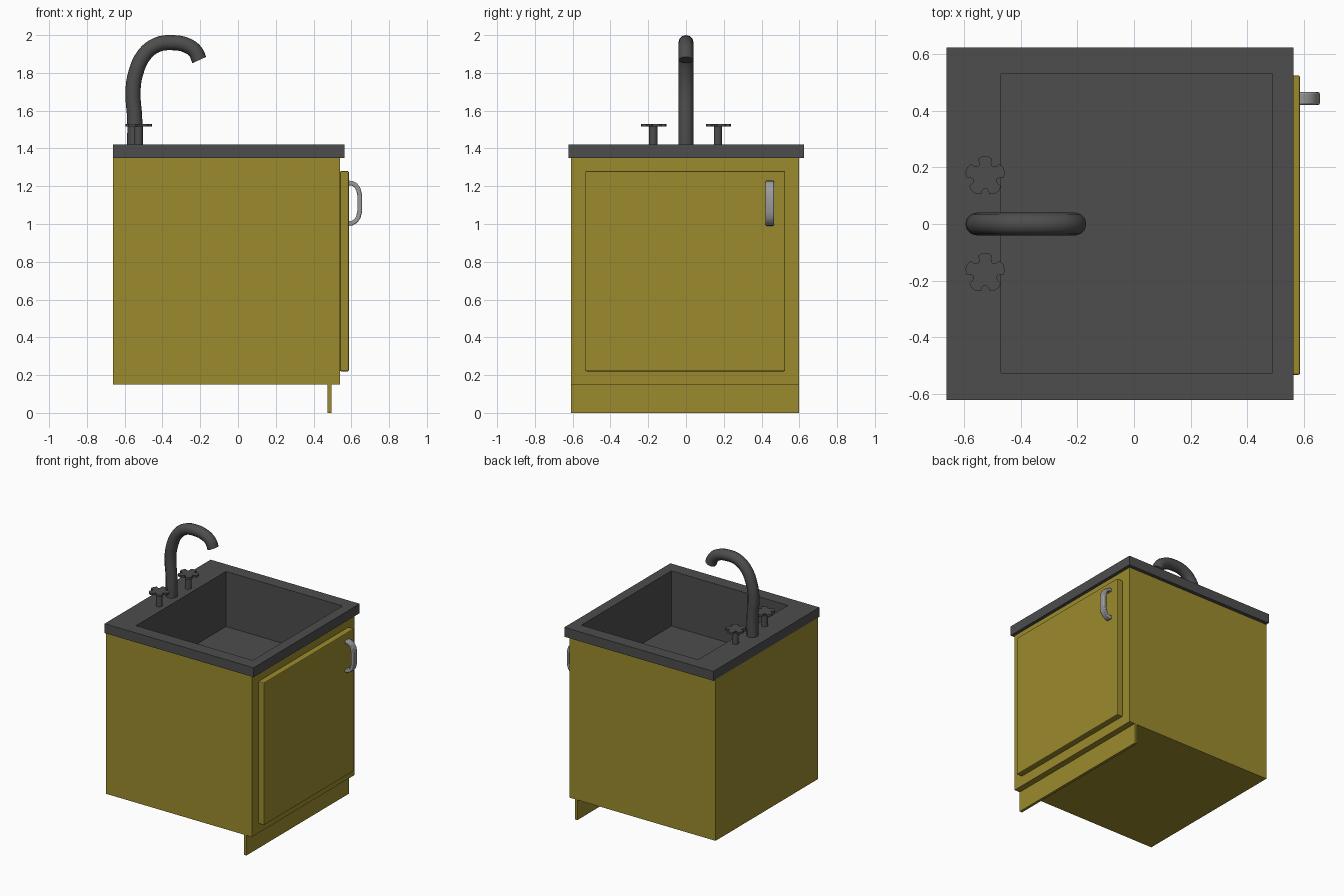
import bpy, bmesh, math
from mathutils import Vector

if "Cube" in bpy.data.objects:
    bpy.data.objects.remove(bpy.data.objects["Cube"])


def material(name, rgb):
    m = bpy.data.materials.new(name)
    m.diffuse_color = (*rgb, 1)
    m.use_nodes = True
    m.node_tree.nodes["Principled BSDF"].inputs["Base Color"].default_value = m.diffuse_color
    return m


OLIVE = material("olive_paint", (0.33, 0.26, 0.026))
DARK = material("dark_grey", (0.075, 0.075, 0.075))
STEEL = material("handle_grey", (0.33, 0.33, 0.33))


def loft(name, loops, mat, cap_start=True, cap_end=True):
    """Skin a list of equal-length closed loops."""
    bm = bmesh.new()
    rings = [[bm.verts.new(p) for p in loop] for loop in loops]
    n = len(rings[0])
    for a, b in zip(rings, rings[1:]):
        for i in range(n):
            j = (i + 1) % n
            bm.faces.new((a[i], a[j], b[j], b[i]))
    if cap_start:
        bm.faces.new(rings[0][::-1])
    if cap_end:
        bm.faces.new(rings[-1])
    if cap_start and cap_end:
        bmesh.ops.recalc_face_normals(bm, faces=bm.faces)
    me = bpy.data.meshes.new(name)
    bm.to_mesh(me)
    bm.free()
    ob = bpy.data.objects.new(name, me)
    bpy.context.collection.objects.link(ob)
    me.materials.append(mat)
    return ob


def rect(x0, x1, y0, y1, z):
    return [(x0, y0, z), (x1, y0, z), (x1, y1, z), (x0, y1, z)]


def circle(x, y, z, r, n=16):
    return [(x + r * math.cos(math.tau * i / n), y + r * math.sin(math.tau * i / n), z)
            for i in range(n)]


def box(name, x0, x1, y0, y1, z0, z1, mat):
    return loft(name, [rect(x0, x1, y0, y1, z0), rect(x0, x1, y0, y1, z1)], mat)


def smooth(ob, angle=35):
    bpy.ops.object.select_all(action='DESELECT')
    ob.select_set(True)
    bpy.context.view_layer.objects.active = ob
    bpy.ops.object.shade_smooth_by_angle(angle=math.radians(angle))


def bevel(ob, width, segments=2):
    b = ob.modifiers.new("bevel", 'BEVEL')
    b.width, b.segments, b.limit_method = width, segments, 'ANGLE'
    b.angle_limit = math.radians(50)


# Cabinet body, open at the top where the basin drops in
Y0, Y1 = -0.608, 0.598
loft("cabinet_body", [rect(-0.662, 0.54, Y0, Y1, 0.15), rect(-0.662, 0.54, Y0, Y1, 1.35)],
     OLIVE, cap_end=False)
box("kick_board", 0.475, 0.495, Y0, Y1, 0, 0.15, OLIVE)
door = box("door", 0.54, 0.587, -0.533, 0.525, 0.22, 1.28, OLIVE)
bevel(door, 0.006)

# Door handle: D-shaped strip from an outer and an inner arc
outer = [(0.58, 1.23), (0.605, 1.228), (0.63, 1.215), (0.648, 1.19), (0.657, 1.155)]
inner = [(0.58, 1.205), (0.602, 1.203), (0.616, 1.195), (0.626, 1.178), (0.632, 1.15)]
mirror = lambda pts: [(x, 2.22 - z) for x, z in reversed(pts)]
outer, inner = outer + mirror(outer), inner + mirror(inner)
handle = loft("door_handle",
              [[(xo, 0.421, zo), (xo, 0.466, zo), (xi, 0.466, zi), (xi, 0.421, zi)]
               for (xo, zo), (xi, zi) in zip(outer, inner)], STEEL)
bevel(handle, 0.006)
smooth(handle)

# Countertop and basin in one closed shell
X0, X1, B0, B1, FLOOR = -0.47, 0.49, -0.527, 0.53, 1.01
top = (-0.662, 0.564, -0.622, 0.624)
shell = (X0 - 0.02, X1 + 0.02, B0 - 0.02, B1 + 0.02)
loft("countertop_sink", [rect(*shell, FLOOR - 0.02), rect(*shell, 1.35), rect(*top, 1.35),
                         rect(*top, 1.42), rect(X0, X1, B0, B1, 1.42),
                         rect(X0, X1, B0, B1, FLOOR)], DARK)

# Drain: rim, plate and spokes
dx, dy = 0.097, 0.443
loft("drain_rim", [circle(dx, dy, FLOOR - 0.005, 0.042), circle(dx, dy, FLOOR + 0.005, 0.042),
                   circle(dx, dy, FLOOR + 0.005, 0.036), circle(dx, dy, FLOOR + 0.001, 0.036)], DARK)
for k in range(5):
    a = math.pi / 2 + k * math.tau / 5
    u = Vector((math.cos(a), math.sin(a), 0))
    v = Vector((-u.y, u.x, 0)) * 0.003
    c = Vector((dx, dy, FLOOR))
    base = [c - v, c + u * 0.038 - v, c + u * 0.038 + v, c + v]
    loft(f"drain_spoke_{k + 1}", [base, [p + Vector((0, 0, 0.004)) for p in base]], DARK)

# Gooseneck faucet
path = [(-0.547, 1.41), (-0.547, 1.56), (-0.556, 1.70), (-0.541, 1.80), (-0.497, 1.895),
        (-0.43, 1.948), (-0.35, 1.96), (-0.27, 1.945), (-0.225, 1.912), (-0.205, 1.868)]
cu = bpy.data.curves.new("faucet", 'CURVE')
cu.dimensions, cu.bevel_depth, cu.bevel_resolution = '3D', 0.04, 4
cu.resolution_u, cu.use_fill_caps = 4, True
sp = cu.splines.new('BEZIER')
sp.bezier_points.add(len(path) - 1)
for p, (x, z) in zip(sp.bezier_points, path):
    p.co = (x, 0, z)
    p.handle_left_type = p.handle_right_type = 'AUTO'
faucet = bpy.data.objects.new("faucet", cu)
bpy.context.collection.objects.link(faucet)
cu.materials.append(DARK)
bpy.ops.object.select_all(action='DESELECT')
faucet.select_set(True)
bpy.context.view_layer.objects.active = faucet
bpy.ops.object.convert(target='MESH')
smooth(bpy.context.object, 45)

# Taps: stem, five-lobed wheel and small hub
for side, ty in (("left", -0.173), ("right", 0.169)):
    tx = -0.526
    smooth(loft(f"tap_stem_{side}", [circle(tx, ty, 1.41, 0.022), circle(tx, ty, 1.52, 0.022)], DARK))
    wheel = []
    for k in range(5):
        for deg, r in ((-22, 0.066), (-8, 0.071), (8, 0.071), (22, 0.066),
                       (24, 0.052), (31, 0.044), (41, 0.044), (48, 0.052)):
            a = math.radians(90 + 72 * k + deg)
            wheel.append((tx + r * math.cos(a), ty + r * math.sin(a)))
    loft(f"tap_wheel_{side}", [[(x, y, z) for x, y in wheel] for z in (1.515, 1.53)], DARK)
